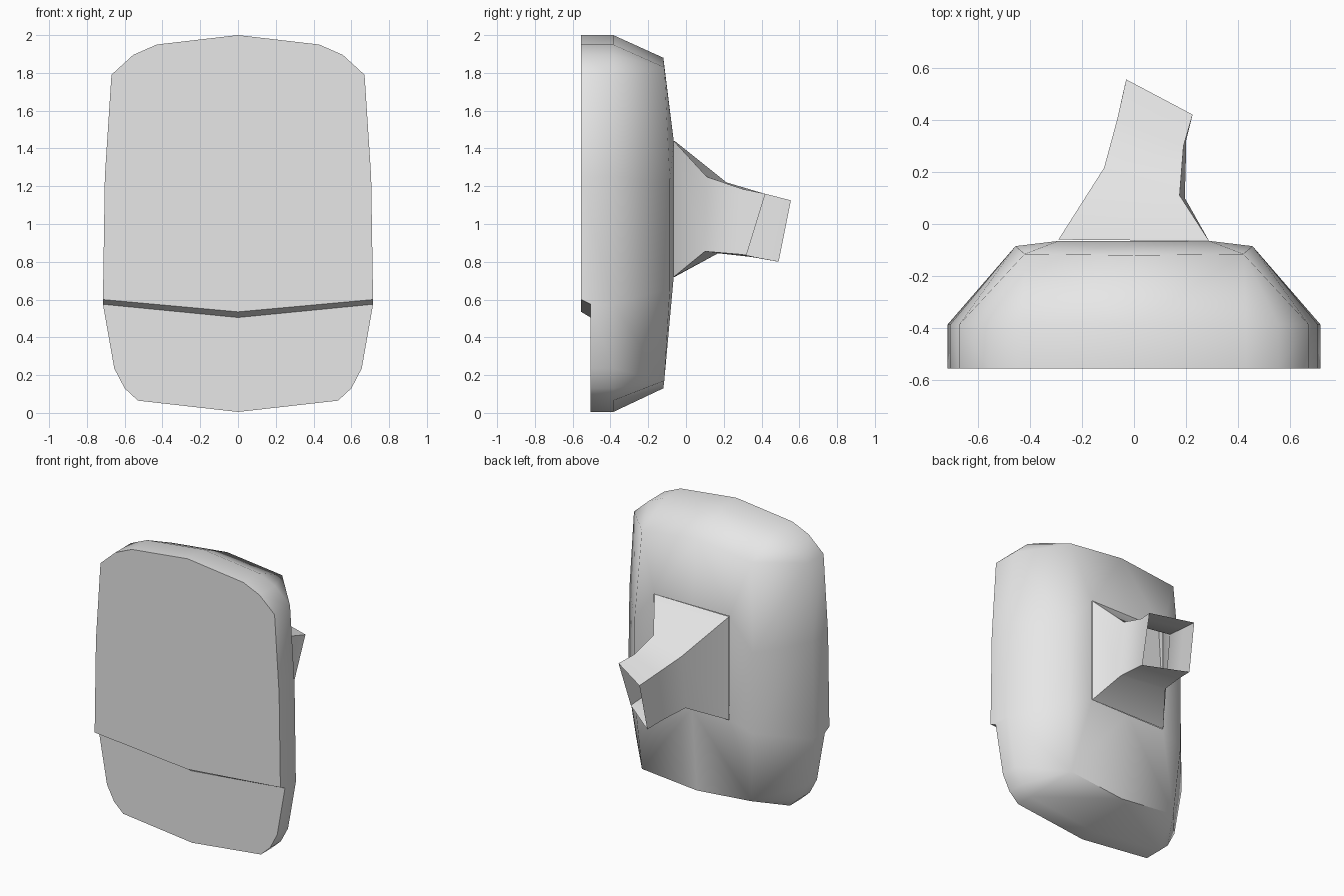
import bpy
import bmesh
import math

cube = bpy.data.objects.get("Cube")
if cube:
    bpy.data.objects.remove(cube, do_unlink=True)

grey = bpy.data.materials.new("plain_grey")
grey.use_nodes = True
colour = (0.8, 0.8, 0.8, 1)
grey.diffuse_color = colour
grey.node_tree.nodes["Principled BSDF"].inputs["Base Color"].default_value = colour


def add_face(bm, points):
    """Make a face from points, dropping repeated ones."""
    unique = list(dict.fromkeys(points))
    if len(unique) > 2:
        bm.faces.new([bm.verts.new(p) for p in unique])


def loft(bm, ring_a, ring_b, closed=False):
    count = len(ring_a)
    for i in range(count if closed else count - 1):
        j = (i + 1) % count
        add_face(bm, (ring_a[i], ring_a[j], ring_b[j], ring_b[i]))


def finish(bm, name, angle):
    bmesh.ops.remove_doubles(bm, verts=bm.verts, dist=0.001)
    bmesh.ops.recalc_face_normals(bm, faces=bm.faces)
    mesh = bpy.data.meshes.new(name)
    bm.to_mesh(mesh)
    bm.free()
    mesh.materials.append(grey)
    obj = bpy.data.objects.new(name, mesh)
    bpy.context.collection.objects.link(obj)
    bpy.ops.object.select_all(action='DESELECT')
    obj.select_set(True)
    bpy.context.view_layer.objects.active = obj
    bpy.ops.object.shade_smooth_by_angle(angle=math.radians(angle))


# Housing: half outline from top centre to bottom centre
FRONT, RECESS, SHOULDER = -0.555, -0.505, -0.385
upper = [(0, 2), (0.43, 1.95), (0.555, 1.895), (0.67, 1.79), (0.705, 1.25)]
lower = [(0.715, 0.575), (0.655, 0.235), (0.6, 0.13), (0.53, 0.065), (0, 0.005)]
lip = (0.715, 0.6)

front = [(x, FRONT, z) for x, z in upper + [lip]] + [(x, RECESS, z) for x, z in lower]
shoulder = [(x, SHOULDER, z) for x, z in upper + lower[:1] + lower]

# Back edge and the opening where the arm joins
top_corner, low_corner = (0.42, -0.115, 1.83), (0.42, -0.115, 0.17)
side_top, side_low = (0.455, -0.085, 1.22), (0.455, -0.085, 0.66)
back = ([(0, -0.12, 1.88)] + [top_corner] * 3 + [side_top] + [side_low] * 2
        + [low_corner] * 3 + [(0, -0.12, 0.13)])
join_y, join_top, join_low = -0.065, 1.44, 0.72
opening = ([(0, join_y, join_top)] + [(0.29, join_y, join_top)] * 4
           + [(0.29, join_y, join_low)] * 5 + [(0, join_y, join_low)])

# Centre line of the front panels, with the stepped lip across the middle
centre = [(0, p[1], p[2]) for p in front]
centre[5] = (0, FRONT, 0.535)
centre[6] = (0, RECESS, 0.505)

bm = bmesh.new()
for ring_a, ring_b in ((centre, front), (front, shoulder), (shoulder, back), (back, opening)):
    loft(bm, ring_a, ring_b)
bmesh.ops.remove_doubles(bm, verts=bm.verts, dist=0.001)
bmesh.ops.mirror(bm, geom=bm.verts[:] + bm.edges[:] + bm.faces[:], axis='X', merge_dist=0.001)
finish(bm, "mirror_housing", 60)

# Mounting arm: open-ended four-sided tube, flaring into the housing
sections = [
    [(-0.29, -0.06, 1.44), (0.288, -0.065, 1.44), (0.288, -0.065, 0.72), (-0.29, -0.06, 0.72)],
    [(-0.115, 0.215, 1.22), (0.175, 0.11, 1.25), (0.195, 0.1, 0.855), (-0.115, 0.17, 0.845)],
    [(-0.065, 0.4, 1.165), (0.19, 0.3, 1.185), (0.2, 0.28, 0.84), (-0.075, 0.35, 0.825)],
    [(-0.03, 0.555, 1.125), (0.225, 0.42, 1.16), (0.2, 0.32, 0.835), (-0.045, 0.49, 0.8)],
]
bm = bmesh.new()
for ring_a, ring_b in zip(sections, sections[1:]):
    loft(bm, ring_a, ring_b, closed=True)
finish(bm, "mounting_arm", 45)
